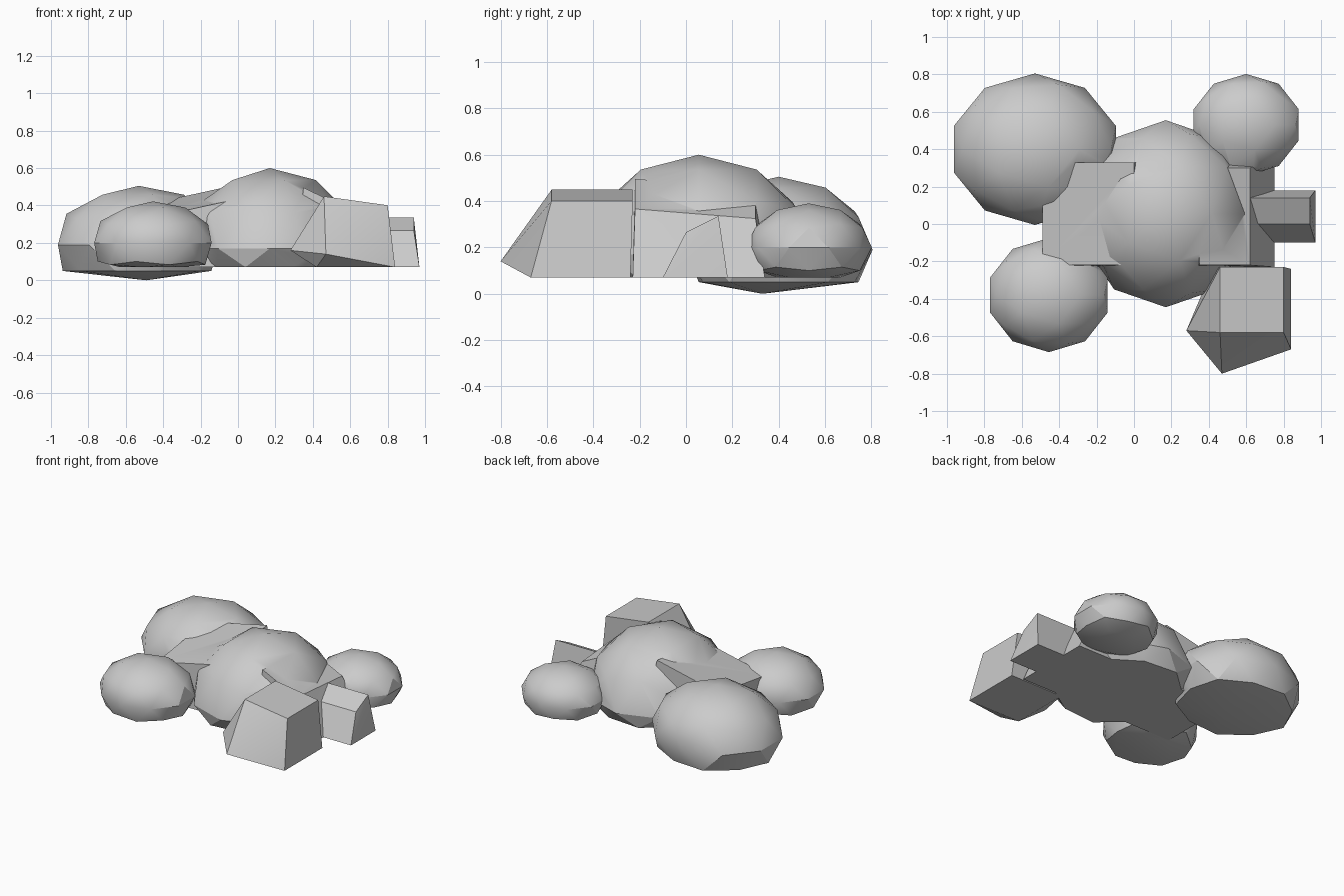
import bpy, bmesh
from mathutils import Vector

if "Cube" in bpy.data.objects:
    bpy.data.objects.remove(bpy.data.objects["Cube"])

FLOOR = 0.07


def hull(name, pts):
    """Closed faceted lump wrapped around a point cloud."""
    bm = bmesh.new()
    for p in pts:
        bm.verts.new(p)
    res = bmesh.ops.convex_hull(bm, input=bm.verts)
    junk = {g for g in res["geom_interior"] + res["geom_unused"]
            if isinstance(g, bmesh.types.BMVert)}
    bmesh.ops.delete(bm, geom=list(junk), context='VERTS')
    bmesh.ops.recalc_face_normals(bm, faces=bm.faces)
    me = bpy.data.meshes.new(name)
    bm.to_mesh(me)
    bm.free()
    ob = bpy.data.objects.new(name, me)
    bpy.context.collection.objects.link(ob)
    return ob


def boulder(name, centre, radii, floor=FLOOR, keel=None):
    """Coarse rounded boulder with a flattened underside."""
    bm = bmesh.new()
    bmesh.ops.create_icosphere(bm, subdivisions=2, radius=1.0)
    pts = []
    for v in bm.verts:
        p = Vector([c + r * k for c, r, k in zip(centre, radii, v.co)])
        p.z = max(p.z, floor)
        pts.append(p)
    bm.free()
    if keel:
        pts.append(Vector(keel))
    return hull(name, pts)


def block(name, bx, by, tx, ty, top, slope_x=0.0, slope_y=0.0, corners=()):
    """Tapered block: base and top rectangles, with a tilted top."""
    pts = [(x, y, FLOOR) for x in bx for y in by]
    mx, my = sum(tx) / 2, sum(ty) / 2
    pts += [(x, y, top + slope_x * (x - mx) + slope_y * (y - my)) for x in tx for y in ty]
    return hull(name, pts + list(corners))


# Large central dome
body = boulder("central_dome", (0.17, 0.055, 0.17), (0.47, 0.5, 0.43))

lumps = [
    # Rounded boulders, the largest with a shallow keel underneath
    boulder("back_left_boulder", (-0.53, 0.4, 0.19), (0.455, 0.405, 0.315), 0.05,
            (-0.49, 0.33, 0.0)),
    boulder("front_left_boulder", (-0.455, -0.38, 0.2), (0.33, 0.305, 0.222)),
    boulder("back_right_boulder", (0.6, 0.53, 0.2), (0.295, 0.272, 0.19)),
    # Shoulders sloping off the dome to either side
    block("left_shoulder", (-0.49, 0.1), (-0.23, 0.33), (-0.49, 0.0), (-0.22, 0.33),
          0.42, 0.22, 0.14),
    block("right_shoulder", (0.3, 0.75), (-0.23, 0.34), (0.35, 0.62), (-0.22, 0.3),
          0.41, -0.48, -0.08),
    # Angular front-right block with two jutting corners
    block("front_right_block", (0.42, 0.84), (-0.67, -0.24), (0.46, 0.8), (-0.58, -0.23),
          0.425, -0.14, 0.0, [(0.47, -0.8, 0.14), (0.28, -0.57, 0.16)]),
    # Small pointed block on the right
    block("right_block", (0.55, 0.97), (-0.1, 0.18), (0.6, 0.94), (0.0, 0.14),
          0.3, 0.0, 0.5),
]

# Merge everything into one continuous shell
for ob in lumps:
    mod = body.modifiers.new("merge_" + ob.name, 'BOOLEAN')
    mod.operation = 'UNION'
    mod.solver = 'EXACT'
    mod.object = ob
merged = bpy.data.meshes.new_from_object(
    body.evaluated_get(bpy.context.evaluated_depsgraph_get()))
body.modifiers.clear()
body.data = merged
body.name = "rock_cluster"
for ob in lumps:
    bpy.data.objects.remove(ob, do_unlink=True)

bpy.context.view_layer.objects.active = body
body.select_set(True)
bpy.ops.object.shade_smooth_by_angle(angle=0.45)
